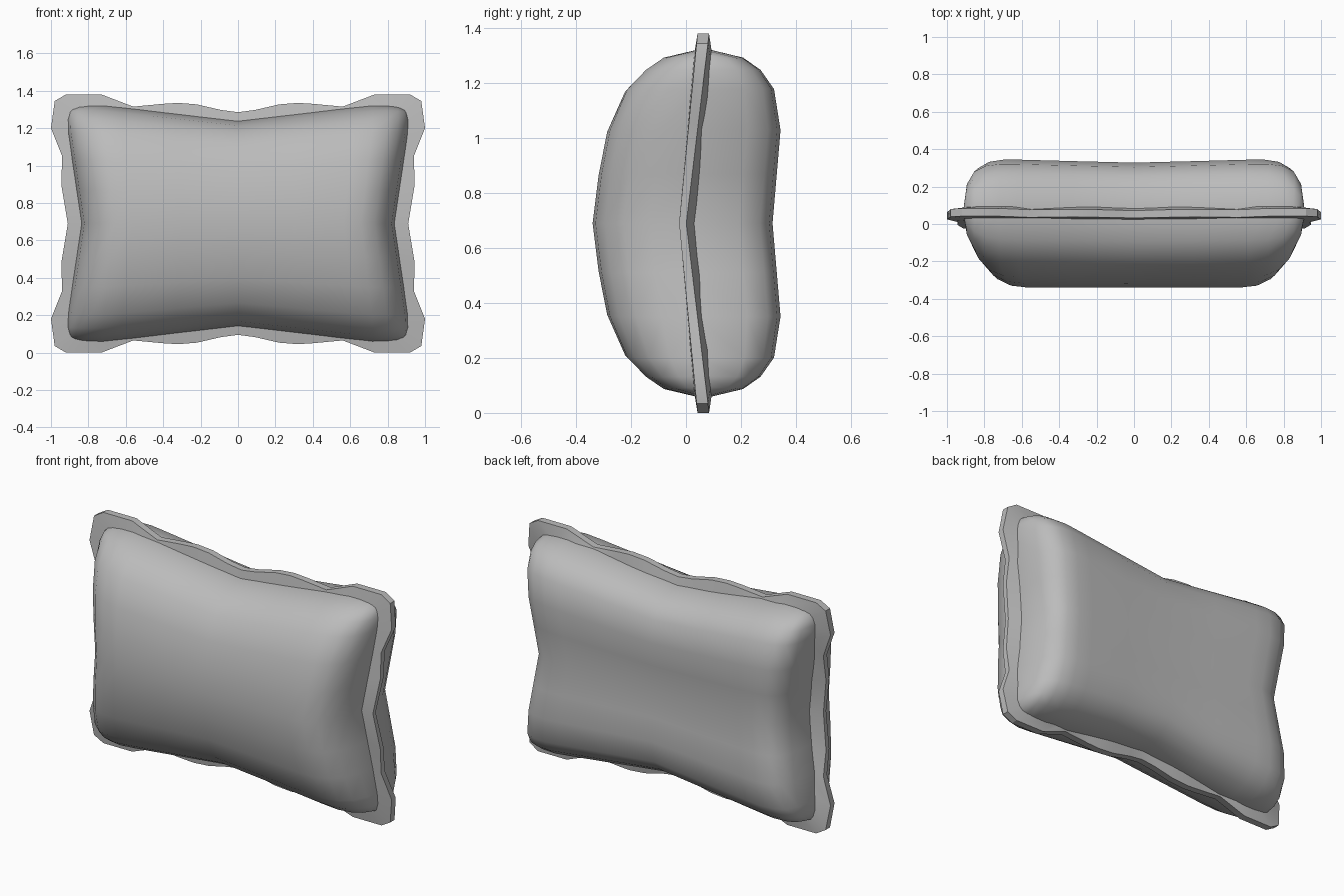
import bpy
from math import radians

cube = bpy.data.objects.get("Cube")
if cube:
    bpy.data.objects.remove(cube, do_unlink=True)

MID = 0.69          # height of the pillow's middle
HALF_W, HALF_H = 0.92, 0.64

fabric = bpy.data.materials.new("grey_fabric")
fabric.use_nodes = True
colour = (0.5, 0.5, 0.5, 1)
fabric.diffuse_color = colour
fabric.node_tree.nodes["Principled BSDF"].inputs["Base Color"].default_value = colour


def add_mesh(name, verts, faces, angle):
    mesh = bpy.data.meshes.new(name)
    mesh.from_pydata(verts, [], faces)
    mesh.materials.append(fabric)
    obj = bpy.data.objects.new(name, mesh)
    bpy.context.collection.objects.link(obj)
    bpy.ops.object.select_all(action='DESELECT')
    obj.select_set(True)
    bpy.context.view_layer.objects.active = obj
    bpy.ops.object.mode_set(mode='EDIT')
    bpy.ops.mesh.select_all(action='SELECT')
    bpy.ops.mesh.normals_make_consistent(inside=False)
    bpy.ops.object.mode_set(mode='OBJECT')
    bpy.ops.object.shade_smooth_by_angle(angle=radians(angle))
    return obj


def mirrored(profile):
    """Reflect (position, fullness) pairs to the negative side."""
    return [(-p, f) for p, f in reversed(profile[1:])] + profile


def seam_bend(z):
    return 0.01 + 0.055 * min(abs(z) / HALF_H, 1)


def cushion_point(x, z, depth):
    """Pinch the middle of each edge, round the corners and bend the sheet."""
    a, b = abs(x) / HALF_W, abs(z) / HALF_H
    corner = 1 - 0.035 * (a * b) ** 14
    px = x * corner * (0.913 + 0.087 * min(b / 0.83, 1))
    pz = z * corner * (0.865 + 0.135 * min(a / 0.8, 1))
    return (px, seam_bend(pz) + depth, pz + MID)


# Cushion body: a front and a back sheet sharing the seam
xs = [0, 0.33, 0.62, 0.72, 0.80, 0.86, 0.90, HALF_W]
zs = [0, 0.18, 0.34, 0.49, 0.56, 0.605, HALF_H]
sides = {
    "front": (-0.35, [1, 1, 1, 0.97, 0.87, 0.68, 0.4, 0],
              [1, 0.98, 0.93, 0.78, 0.6, 0.42, 0]),
    "back": (0.305, [0.96, 0.98, 1, 1, 0.96, 0.85, 0.6, 0],
             [1, 1, 1, 0.88, 0.7, 0.48, 0]),
}
verts, faces, index = [], [], {}
for side, (depth, across, up) in sides.items():
    cols, rows = mirrored(list(zip(xs, across))), mirrored(list(zip(zs, up)))
    ids = []
    for z, h in rows:
        line = []
        for x, g in cols:
            key = (x, z) if g * h == 0 else (x, z, side)
            if key not in index:
                index[key] = len(verts)
                verts.append(cushion_point(x, z, depth * g * h))
            line.append(index[key])
        ids.append(line)
    for j in range(len(rows) - 1):
        for i in range(len(cols) - 1):
            faces.append((ids[j][i], ids[j][i + 1], ids[j + 1][i + 1], ids[j + 1][i]))
add_mesh("cushion_body", verts, faces, 80)

# Wavy flange: one quarter of the outline, reflected around
quarter = [(0, 0.595), (0.09, 0.607), (0.22, 0.637), (0.32, 0.645), (0.40, 0.64),
           (0.56, 0.625), (0.73, 0.69), (0.92, 0.69), (0.98, 0.655), (1.0, 0.51),
           (0.94, 0.36), (0.945, 0.21), (0.91, 0)]
half = quarter + [(x, -z) for x, z in reversed(quarter[:-1])]
outline = half + [(-x, z) for x, z in reversed(half[1:-1])]


def flange_ring(scale, sign):
    ring = []
    for x, z in outline:
        if scale == 1:
            lift = min(abs(z) / MID, 1)
            y = -0.012 + 0.075 * lift + sign * (0.013 + 0.008 * lift)
        else:
            y = seam_bend(z * scale) + sign * 0.034
        ring.append((x * scale, y, z * scale + MID))
    return ring


rings = [flange_ring(0.88, -1), flange_ring(1, -1), flange_ring(1, 1), flange_ring(0.88, 1)]
n = len(outline)
faces = []
for r in range(4):
    s = (r + 1) % 4
    for i in range(n):
        k = (i + 1) % n
        faces.append((r * n + i, r * n + k, s * n + k, s * n + i))
add_mesh("edge_flange", [v for ring in rings for v in ring], faces, 30)
